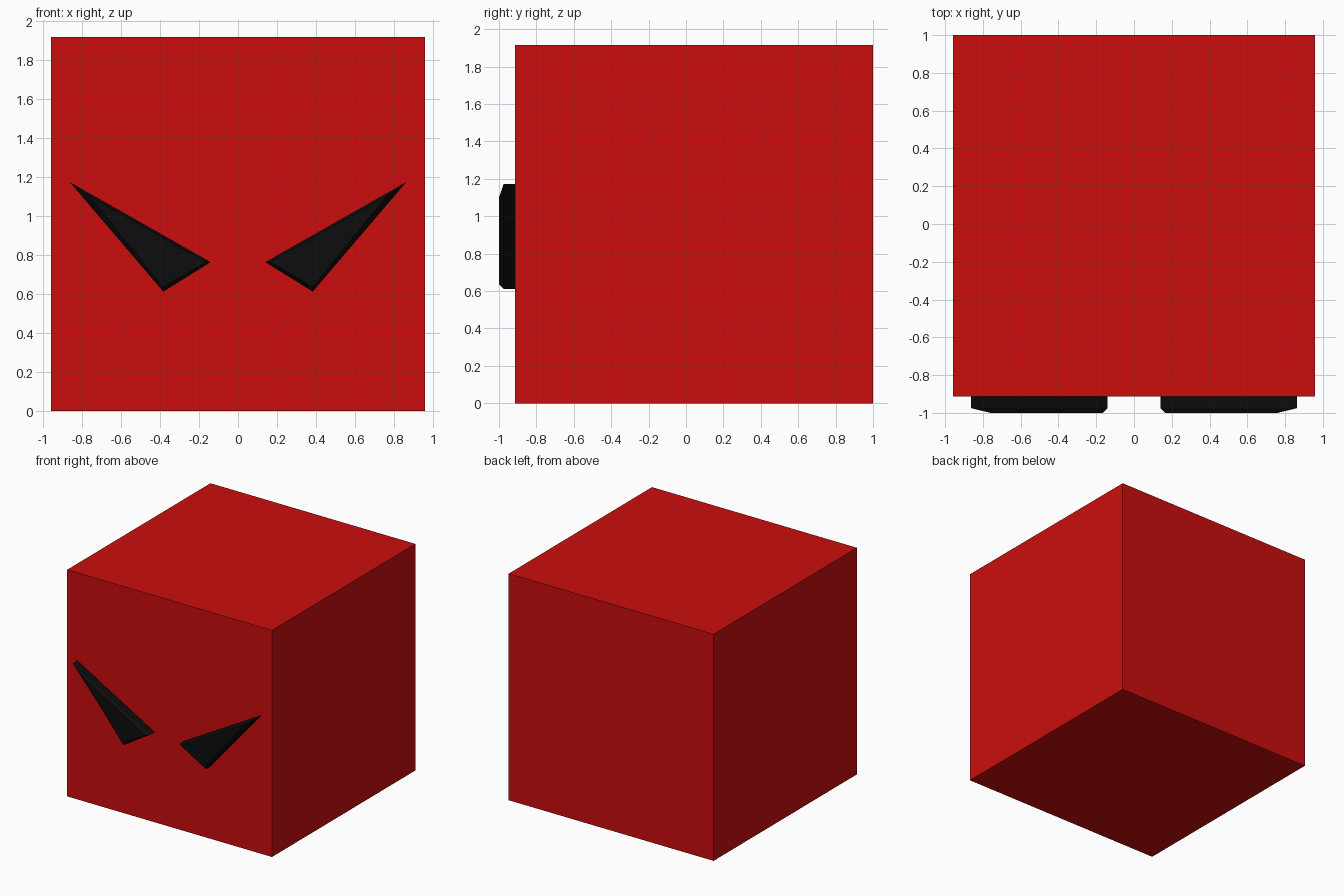
import bpy, bmesh

if "Cube" in bpy.data.objects:
    bpy.data.objects.remove(bpy.data.objects["Cube"])


def material(name, rgb):
    m = bpy.data.materials.new(name)
    m.diffuse_color = (*rgb, 1.0)
    m.use_nodes = True
    m.node_tree.nodes["Principled BSDF"].inputs["Base Color"].default_value = m.diffuse_color
    return m


def add_object(name, bm, mat):
    bmesh.ops.recalc_face_normals(bm, faces=bm.faces)
    me = bpy.data.meshes.new(name)
    bm.to_mesh(me)
    bm.free()
    me.materials.append(mat)
    ob = bpy.data.objects.new(name, me)
    bpy.context.collection.objects.link(ob)
    return ob


red = material("red", (0.6, 0.004, 0.004))
black = material("black", (0.004, 0.004, 0.004))

# Body: plain cube
bm = bmesh.new()
bmesh.ops.create_cube(bm, size=1.0)
bmesh.ops.scale(bm, vec=(1.916, 1.914, 1.916), verts=bm.verts)
bmesh.ops.translate(bm, vec=(0, 0.043, 0.958), verts=bm.verts)
add_object("body", bm, red)

# Eyes: slanted triangular plates with a chamfered front, mirrored in x
outline = [(0.862, 1.173), (0.14, 0.763), (0.383, 0.612)]
front = [(0.76, 1.10), (0.165, 0.763), (0.383, 0.636)]
for side, name in ((-1, "right_eye"), (1, "left_eye")):
    bm = bmesh.new()
    rings = [[bm.verts.new((side * x, y, z)) for x, z in pts]
             for pts, y in ((outline, -0.91), (outline, -0.975), (front, -1.0))]
    for a, b in zip(rings, rings[1:]):
        for i in range(3):
            j = (i + 1) % 3
            bm.faces.new((a[i], a[j], b[j], b[i]))
    bm.faces.new(rings[0])
    bm.faces.new(rings[-1])
    add_object(name, bm, black)
